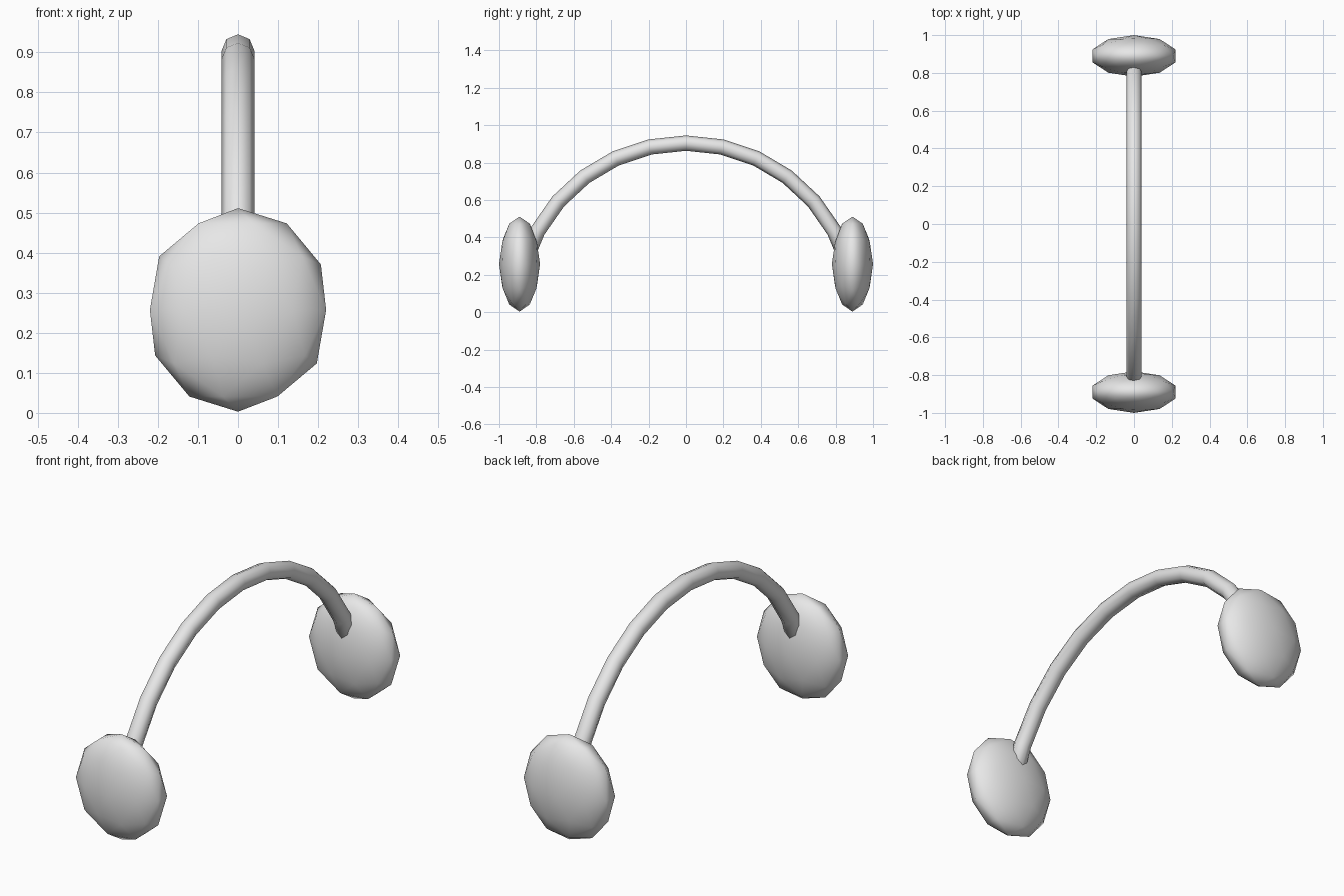
import bpy, bmesh
from math import radians, sin, cos, tau

cube = bpy.data.objects.get("Cube")
if cube:
    bpy.data.objects.remove(cube, do_unlink=True)

# Single light grey material
grey = bpy.data.materials.new("light_grey")
grey.use_nodes = True
colour = (0.8, 0.8, 0.8, 1)
grey.diffuse_color = colour
grey.node_tree.nodes["Principled BSDF"].inputs["Base Color"].default_value = colour


def add_object(name, bm):
    bmesh.ops.recalc_face_normals(bm, faces=bm.faces)
    for face in bm.faces:
        face.smooth = True
    mesh = bpy.data.meshes.new(name)
    bm.to_mesh(mesh)
    bm.free()
    mesh.materials.append(grey)
    obj = bpy.data.objects.new(name, mesh)
    bpy.context.collection.objects.link(obj)
    return obj


# Flattened low-poly ear pads at both ends
for name, side in (("front_pad", -1), ("back_pad", 1)):
    bm = bmesh.new()
    bmesh.ops.create_icosphere(bm, subdivisions=2, radius=1)
    pad = add_object(name, bm)
    pad.scale = (0.2313, 0.11, 0.254)
    pad.location = (0, side * 0.89, 0.257)

# Arched band: an eight-sided tube swept along an arc, ends inside the pads
ARC_RADIUS, TUBE_RADIUS, STEPS, SIDES = 0.904, 0.041, 12, 8
HALF_ANGLE = radians(73.6)
bm = bmesh.new()
rings = []
for i in range(STEPS + 1):
    a = HALF_ANGLE * (2 * i / STEPS - 1)
    ring = []
    for j in range(SIDES):
        t = tau * j / SIDES
        r = ARC_RADIUS + TUBE_RADIUS * cos(t)
        ring.append(bm.verts.new((TUBE_RADIUS * sin(t), r * sin(a), r * cos(a))))
    rings.append(ring)
for lower, upper in zip(rings, rings[1:]):
    for j in range(SIDES):
        k = (j + 1) % SIDES
        bm.faces.new((lower[j], lower[k], upper[k], upper[j]))
bm.faces.new(rings[0])
bm.faces.new(rings[-1])
add_object("head_band", bm)
